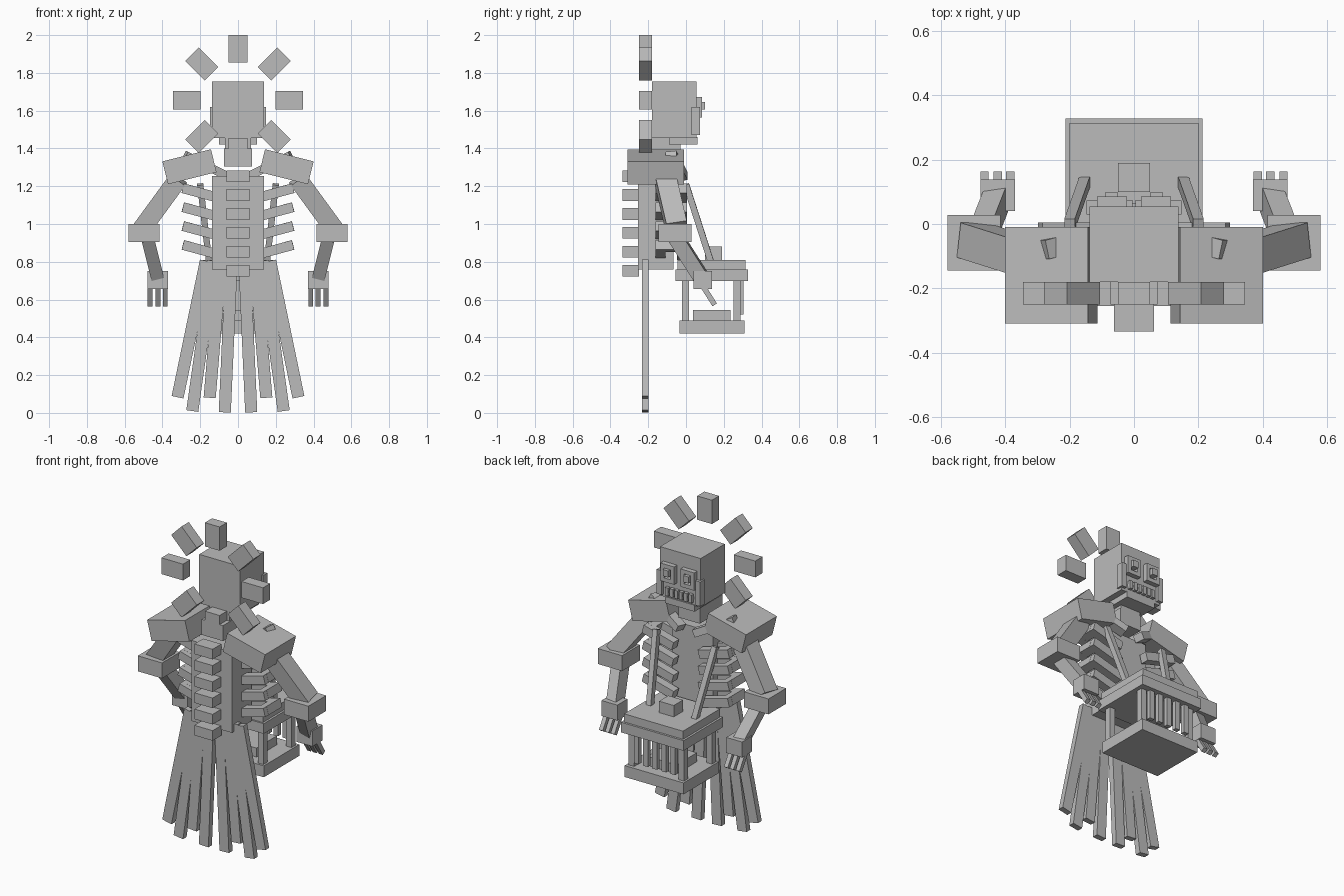
import bpy
import math
from mathutils import Matrix, Vector

cube = bpy.data.objects.get("Cube")
if cube:
    bpy.data.objects.remove(cube, do_unlink=True)

bone = bpy.data.materials.new("pale_grey")
bone.use_nodes = True
GREY = (0.5, 0.5, 0.5, 1)
bone.diffuse_color = GREY
bone.node_tree.nodes["Principled BSDF"].inputs["Base Color"].default_value = GREY


def box(name, center, size, rotation=None):
    """Box with a centre, full size and optional rotation matrix."""
    bpy.ops.mesh.primitive_cube_add(size=1)
    ob = bpy.context.object
    ob.name = name
    turn = rotation.to_4x4() if rotation else Matrix()
    ob.data.transform(Matrix.Translation(center) @ turn @ Matrix.Diagonal((*size, 1)))
    ob.data.materials.append(bone)
    return ob


def span(name, x, y, z):
    """Box from its limits along each axis."""
    lims = (x, y, z)
    return box(name, [(a + b) / 2 for a, b in lims], [b - a for a, b in lims])


def beam(name, start, end, width, depth):
    """Square bar between two points, its depth kept close to the y axis."""
    start, end = Vector(start), Vector(end)
    axis = (end - start).normalized()
    side = Vector((0, 1, 0)).cross(axis).normalized()
    turn = Matrix((side, axis.cross(side), axis)).transposed()
    return box(name, (start + end) / 2, (width, depth, (end - start).length), turn)


def roll(degrees):
    return Matrix.Rotation(math.radians(degrees), 3, 'Y')


# Head, jaw and neck
span("head", (-.138, .138), (-.18, .055), (1.455, 1.755))
span("jaw", (-.1, .1), (-.09, .06), (1.42, 1.46))
span("upper_neck", (-.068, .068), (-.18, -.03), (1.39, 1.5))
span("lower_neck", (-.073, .073), (-.25, -.03), (1.305, 1.4))
for i in range(6):
    x = (i - 2.5) * .032
    span("tooth", (x - .011, x + .011), (.05, .075), (1.475, 1.525))
span("tooth_bar", (-.092, .092), (.05, .066), (1.492, 1.508))

# Halo of eight blocks
for i in range(8):
    a = i * 45
    offset = Vector((math.sin(math.radians(a)), 0, math.cos(math.radians(a)))) * .272
    box("halo_block", Vector((0, -.215, 1.655)) + offset, (.1, .07, .146), roll(a))

# Trunk and vertebrae
span("trunk", (-.137, .137), (-.255, -.065), (.76, 1.255))
for i in range(6):
    z = 1.253 - i * .1
    span("vertebra", (-.062, .062), (-.335, -.25), (z - .031, z + .031))

for s, side in ((1, "left"), (-1, "right")):
    def pt(x, y, z):
        return (s * x, y, z)

    def mspan(name, x, y, z):
        return span(side + "_" + name, sorted((s * x[0], s * x[1])), y, z)

    # Face details: eye socket frame, pupil and cheek plate
    for z in (1.575, 1.66):
        mspan("eye_frame", (.022, .115), (.05, .085), (z - .012, z + .012))
    for x in (.034, .103):
        mspan("eye_frame_side", (x - .012, x + .012), (.05, .085), (1.563, 1.672))
    mspan("pupil", (.052, .088), (.05, .1), (1.605, 1.645))
    mspan("cheek", (.115, .148), (.03, .073), (1.47, 1.62))

    # Ribs curving from the trunk round to the chest
    for i in range(4):
        z = 1.17 - i * .1
        tilt = roll(-15 * s)
        for y in (-.135, -.022):
            box(side + "_rib", pt(.19, y, z - .008), (.21, .052, .052), tilt)
        box(side + "_rib_side", pt(.267, -.08, z + .013), (.052, .1, .052), tilt)

    # Collarbone, shoulder and arm
    beam(side + "_collarbone", pt(.28, -.08, 1.365), pt(.05, -.02, 1.25), .045, .06)
    box(side + "_shoulder", pt(.257, -.16, 1.303), (.265, .3, .125), roll(14 * s))
    beam(side + "_upper_arm", pt(.315, -.11, 1.24), pt(.505, -.05, .98), .1, .11)
    mspan("elbow", (.415, .58), (-.145, .028), (.905, 1.0))
    beam(side + "_forearm", pt(.48, -.055, .93), pt(.425, .085, .71), .068, .08)
    mspan("hand", (.37, .478), (.04, .138), (.655, .75))
    for x in (.385, .424, .465):
        beam(side + "_finger", pt(x, .09, .67), pt(x, .152, .572), .026, .028)

    # Skirt strips fanning out below the waist
    for top, foot, z in ((.17, .32, .083), (.13, .242, .01),
                         (.09, .15, .08), (.034, .07, .003)):
        beam(side + "_skirt_strip", pt(top, -.2165, .805), pt(foot, -.2165, z), .064, .035)

    # Cage straps and corner posts
    beam(side + "_strap", pt(.2, .0, 1.21), pt(.152, .135, .79), .033, .033)
    for y in (-.003, .27):
        mspan("cage_post", (.15, .188), (y - .019, y + .019), (.48, .71))

# Hanging cage
span("cage_lid", (-.2, .2), (-.045, .315), (.755, .81))
span("cage_rim", (-.213, .213), (-.055, .328), (.698, .76))
span("cage_floor", (-.2, .2), (-.035, .31), (.42, .49))
span("cage_knob", (-.05, .05), (.1, .19), (.8, .88))
span("cage_content", (-.1, .1), (.037, .235), (.485, .545))
for i in range(5):
    x = (i - 2) * .062
    span("cage_bar", (x - .016, x + .016), (.278, .305), (.52, .705))
